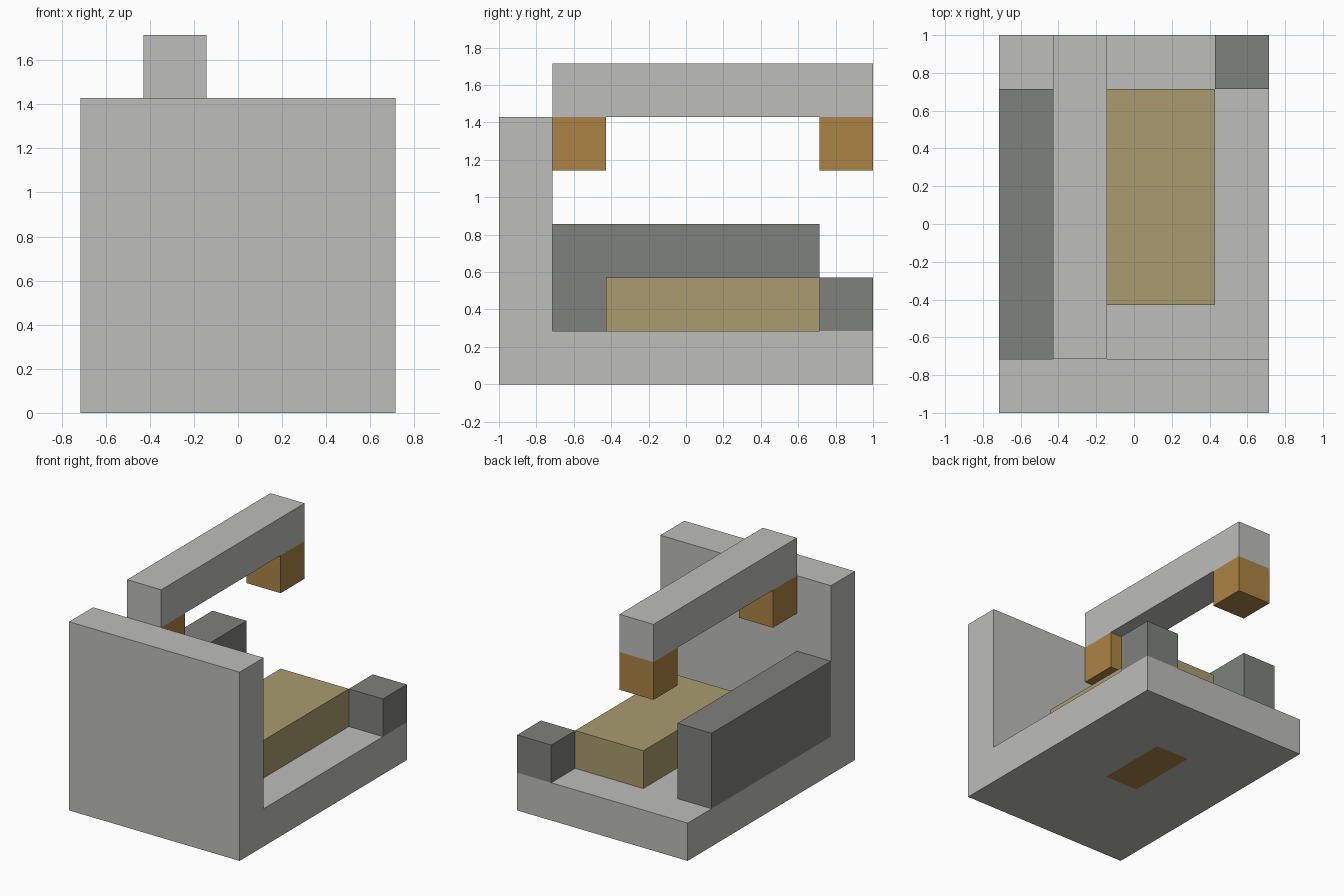
import bpy
import bmesh
from mathutils import Vector

if "Cube" in bpy.data.objects:
    bpy.data.objects.remove(bpy.data.objects["Cube"])

U = 2 / 7                                  # one module; the model is 5 x 7 x 6 modules
ORIGIN = Vector((-2.5, -3.5, 0))


def make_material(name, rgb):
    mat = bpy.data.materials.new(name)
    mat.use_nodes = True
    colour = (*rgb, 1)
    mat.diffuse_color = colour
    mat.node_tree.nodes["Principled BSDF"].inputs["Base Color"].default_value = colour
    return mat


light_grey = make_material("light grey", (0.51, 0.51, 0.495))
dark_grey = make_material("dark grey", (0.212, 0.22, 0.207))
tan = make_material("tan", (0.402, 0.332, 0.159))
orange = make_material("orange brown", (0.413, 0.231, 0.061))


def finish(name, bm, *mats):
    bmesh.ops.recalc_face_normals(bm, faces=bm.faces)
    mesh = bpy.data.meshes.new(name)
    bm.to_mesh(mesh)
    bm.free()
    for mat in mats:
        mesh.materials.append(mat)
    obj = bpy.data.objects.new(name, mesh)
    bpy.context.collection.objects.link(obj)
    return obj


def block(name, corner, size, mat):
    """Box given by its lowest corner and size, both in modules."""
    bm = bmesh.new()
    bmesh.ops.create_cube(bm, size=1)
    for v in bm.verts:
        grid = Vector(corner) + Vector((v.co[i] + 0.5) * size[i] for i in range(3))
        v.co = (grid + ORIGIN) * U
    return finish(name, bm, mat)


# Base and front wall: one L-shaped side profile extruded across the width
bm = bmesh.new()
profile = [(0, 0), (7, 0), (7, 1), (1, 1), (1, 5), (0, 5)]
side = bm.faces.new([bm.verts.new((Vector((0, y, z)) + ORIGIN) * U) for y, z in profile])
ext = bmesh.ops.extrude_face_region(bm, geom=[side])
bmesh.ops.translate(bm, vec=(5 * U, 0, 0),
                    verts=[g for g in ext["geom"] if isinstance(g, bmesh.types.BMVert)])

# Coloured rectangle cut into the underside
x_range, y_range = (2, 3), (3, 5)
for axis, bounds in enumerate((x_range, y_range)):
    for bound in bounds:
        under = [f for f in bm.faces if all(abs(v.co.z) < 1e-5 for v in f.verts)]
        geom = under + list({e for f in under for e in f.edges} | {v for f in under for v in f.verts})
        point, normal = Vector((0, 0, 0)), Vector((0, 0, 0))
        point[axis] = (bound + ORIGIN[axis]) * U
        normal[axis] = 1
        bmesh.ops.bisect_plane(bm, geom=geom, plane_co=point, plane_no=normal)
for f in bm.faces:
    c = f.calc_center_median() / U - ORIGIN
    if abs(c.z) < 1e-4 and x_range[0] < c.x < x_range[1] and y_range[0] < c.y < y_range[1]:
        f.material_index = 1
finish("base_and_front_wall", bm, light_grey, orange)

# Blocks resting on the base
block("side_panel", (0, 1, 1), (1, 5, 2), dark_grey)
block("corner_block", (4, 6, 1), (1, 1, 1), dark_grey)
block("bed", (2, 2, 1), (2, 4, 1), tan)

# Overhead beam with a block hanging at each end
block("overhead_beam", (1, 1, 5), (1, 6, 1), light_grey)
for name, y in (("front_hanging_block", 1), ("back_hanging_block", 6)):
    block(name, (1, y, 4), (1, 1, 1), orange)
